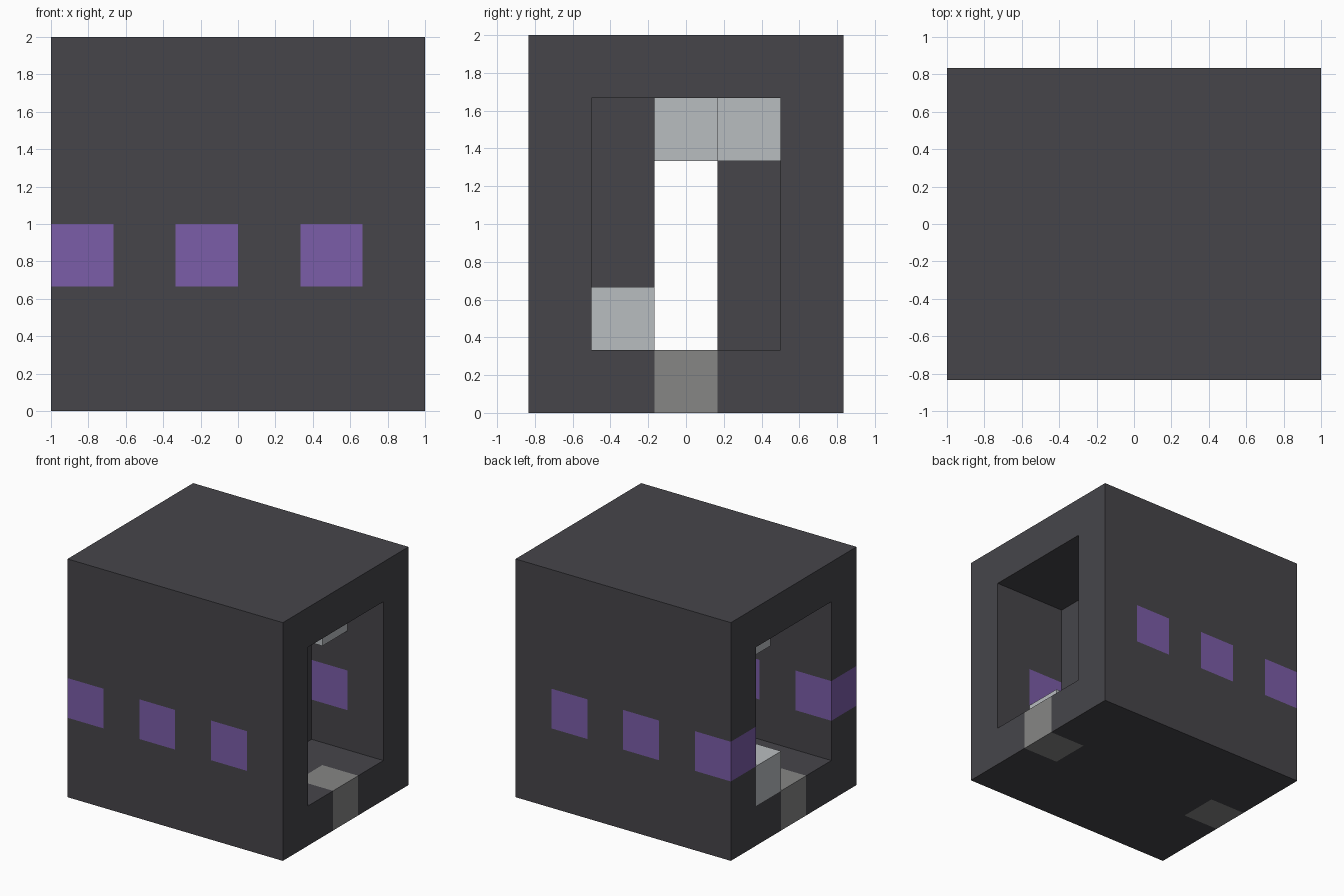
import bpy
import bmesh
from mathutils import Vector

if "Cube" in bpy.data.objects:
    bpy.data.objects.remove(bpy.data.objects["Cube"], do_unlink=True)

UNIT = 1 / 3                      # edge of one building block
NX, NY, NZ = 6, 5, 6              # blocks along each axis
ORIGIN = Vector((NX / 2, NY / 2, 0))


def material(name, rgb):
    """Flat material from an sRGB colour."""
    lin = [((c / 255 + 0.055) / 1.055) ** 2.4 for c in rgb]
    mat = bpy.data.materials.new(name)
    mat.use_nodes = True
    mat.diffuse_color = (*lin, 1)
    bsdf = mat.node_tree.nodes["Principled BSDF"]
    bsdf.inputs["Base Color"].default_value = (*lin, 1)
    bsdf.inputs["Roughness"].default_value = 0.8
    return mat


def region(xs, ys, zs):
    """All block cells in a box of half-open ranges."""
    return {(x, y, z) for x in range(*xs) for y in range(*ys) for z in range(*zs)}


def skin(name, cells, solid, mat):
    """Mesh the exposed sides of a group of blocks."""
    bm = bmesh.new()
    for cell in cells:
        centre = Vector(cell) + Vector((0.5, 0.5, 0.5))
        for axis in range(3):
            for sign in (-1, 1):
                n = Vector((0, 0, 0))
                n[axis] = sign
                if tuple(int(c + d) for c, d in zip(cell, n)) in solid:
                    continue
                u = Vector((0, 0, 0))
                u[(axis + 1) % 3] = 0.5
                v = n.cross(u)
                mid = centre + n / 2 - ORIGIN
                corners = (mid - u - v, mid + u - v, mid + u + v, mid - u + v)
                bm.faces.new([bm.verts.new(p * UNIT) for p in corners])
    bmesh.ops.remove_doubles(bm, verts=bm.verts, dist=0.001)
    mesh = bpy.data.meshes.new(name)
    bm.to_mesh(mesh)
    bm.free()
    mesh.materials.append(mat)
    bpy.context.collection.objects.link(bpy.data.objects.new(name, mesh))


dark = material("charcoal", (70, 69, 74))
purple = material("purple", (123, 93, 168))
grey = material("mid grey", (134, 134, 133))
light = material("pale grey", (185, 189, 192))

# Coloured blocks set in the walls, floor and room
windows = {(x, y, 2) for x in (0, 2, 4) for y in (0, NY - 1)}
thresholds = {(0, 2, 0), (NX - 1, 2, 0)}
fittings = {
    "ceiling_fitting_right": {(4, 3, 4)},
    "ceiling_fitting_left": {(1, 2, 4)},
    "floor_unit_right": {(4, 1, 1)},
    "floor_unit_left": {(0, 3, 1)},
}

# Open-ended shell and the dividing wall with its doorway
tunnel = region((0, NX), (1, NY - 1), (1, NZ - 1))
shell = region((0, NX), (0, NY), (0, NZ)) - tunnel - windows - thresholds
partition = region((3, 4), (1, 4), (1, 5)) - region((3, 4), (2, 3), (1, 5))

parts = [("shell", shell, dark), ("partition", partition, dark),
         ("windows", windows, purple), ("thresholds", thresholds, grey)]
parts += [(name, cells, light) for name, cells in fittings.items()]
solid = set().union(*(cells for _, cells, _ in parts))

for name, cells, mat in parts:
    skin(name, cells, solid, mat)
